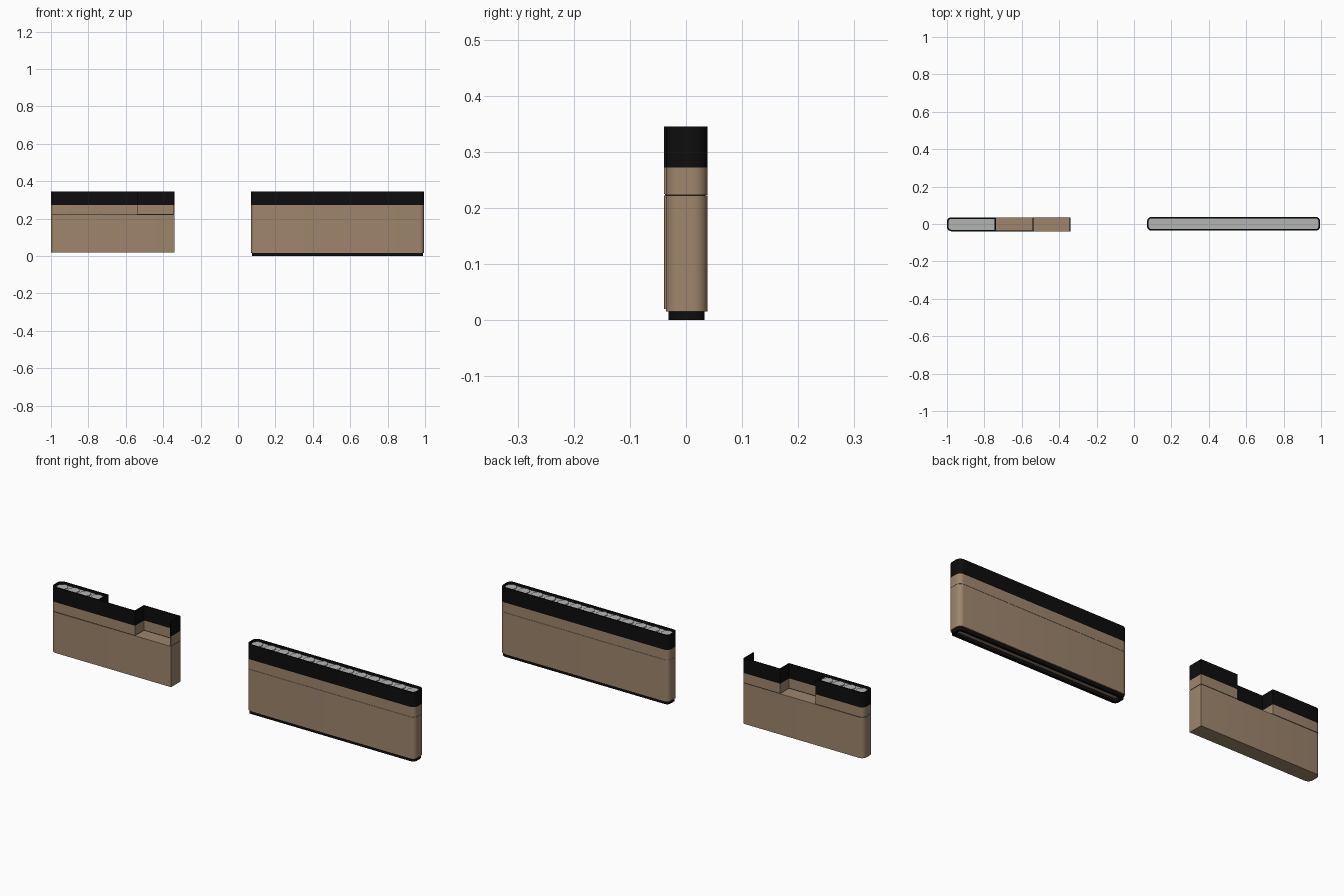
import bpy, bmesh, math

cube = bpy.data.objects.get("Cube")
if cube:
    bpy.data.objects.remove(cube, do_unlink=True)


def material(name, rgb):
    m = bpy.data.materials.new(name)
    m.use_nodes = True
    m.diffuse_color = (*rgb, 1)
    bsdf = m.node_tree.nodes["Principled BSDF"]
    bsdf.inputs["Base Color"].default_value = (*rgb, 1)
    bsdf.inputs["Roughness"].default_value = 0.7
    return m


TAN = material("tan", (0.34, 0.235, 0.15))
BLACK = material("black", (0.004, 0.004, 0.004))
GREY = material("light grey", (0.45, 0.46, 0.45))


def outline(x0, x1, y0, y1, r_left, r_right, inset=0.0, steps=8):
    """Rounded rectangle, counter-clockwise, with its own radius at each end."""
    x0, x1, y0, y1 = x0 + inset, x1 - inset, y0 + inset, y1 - inset
    rl, rr = max(r_left - inset, 0.001), max(r_right - inset, 0.001)
    corners = [(x1 - rr, y1 - rr, rr, 0), (x0 + rl, y1 - rl, rl, 1),
               (x0 + rl, y0 + rl, rl, 2), (x1 - rr, y0 + rr, rr, 3)]
    return [(cx + r * math.cos((q + i / steps) * math.pi / 2),
             cy + r * math.sin((q + i / steps) * math.pi / 2))
            for cx, cy, r, q in corners for i in range(steps + 1)]


def finish(name, bm, mat):
    bmesh.ops.recalc_face_normals(bm, faces=bm.faces)
    mesh = bpy.data.meshes.new(name)
    bm.to_mesh(mesh)
    bm.free()
    mesh.materials.append(mat)
    ob = bpy.data.objects.new(name, mesh)
    bpy.context.collection.objects.link(ob)
    bpy.ops.object.select_all(action='DESELECT')
    ob.select_set(True)
    bpy.context.view_layer.objects.active = ob
    bpy.ops.object.shade_smooth_by_angle(angle=math.radians(35))
    return ob


def prism(name, points, z0, z1, mat, hole=None):
    """Extrude an outline; with a hole of equal point count, make a ring."""
    bm = bmesh.new()

    def loop(pts, z):
        return [bm.verts.new((x, y, z)) for x, y in pts]

    def skin(a, b):
        n = len(a)
        for i in range(n):
            j = (i + 1) % n
            bm.faces.new((a[i], a[j], b[j], b[i]))

    low, high = loop(points, z0), loop(points, z1)
    skin(low, high)
    if hole:
        hole_low, hole_high = loop(hole, z0), loop(hole, z1)
        skin(hole_low, hole_high)
        skin(low, hole_low)
        skin(high, hole_high)
    else:
        bm.faces.new(low)
        bm.faces.new(high)
    return finish(name, bm, mat)


def discs(name, first, last, count, y, radius):
    """A row of flat round studs lying in a tray."""
    bm = bmesh.new()
    for i in range(count):
        x = first + (last - first) * i / (count - 1)
        ring = [bm.verts.new((x + radius * math.cos(a * math.pi / 12),
                              y + radius * math.sin(a * math.pi / 12), TRAY))
                for a in range(24)]
        face = bm.faces.new(ring)
        top = bmesh.ops.extrude_face_region(bm, geom=[face])["geom"]
        for v in top:
            if isinstance(v, bmesh.types.BMVert):
                v.co.z += 0.004
    return finish(name, bm, GREY)


# Shared heights
SEAM, CAP, TRAY, TOP = 0.222, 0.272, 0.334, 0.345
RADIUS, RIM, WALL = 0.024, 0.008, 0.005


def tray(side, shape, z0):
    """Black cap with a sunken grey tray."""
    outer, inner = outline(*shape), outline(*shape, inset=RIM)
    prism(side + "_cap", outer, z0, TOP, BLACK, hole=inner)
    prism(side + "_tray_floor", inner, z0 + 0.001, TRAY, GREY)


# Left-hand (+x) long block
long = (0.07, 0.995, -0.036, 0.038, RADIUS, RADIUS)
base = outline(*long, inset=0.005)
prism("long_base_ring", base, 0, 0.02, BLACK, hole=outline(*long, inset=0.018))
prism("long_body", outline(*long), 0.016, SEAM, TAN)
prism("long_seam", outline(*long, inset=0.003), SEAM - 0.01, SEAM + 0.01, BLACK)
prism("long_collar", outline(*long), SEAM + 0.001, CAP, TAN)
tray("long", long, CAP)
discs("long_studs", 0.105, 0.96, 13, 0.001, 0.026)

# Right-hand (-x) short block
Y0, Y1 = -0.039, 0.036
LEFT, STEP, MID, END = -1.0, -0.737, -0.54, -0.34
short = (LEFT, STEP, Y0, Y1, RADIUS, 0)
prism("short_body", outline(LEFT, END, Y0, Y1, RADIUS, 0), 0.02, SEAM, TAN)
prism("short_seam", outline(*short, inset=0.003), SEAM - 0.01, SEAM + 0.01, BLACK)
prism("short_collar", outline(*short), SEAM + 0.003, CAP, TAN)
tray("short", short, CAP)
discs("short_studs", -0.963, -0.775, 4, (Y0 + Y1) / 2, 0.026)


def zigzag(inset):
    """Thin wall: along the front, across, along the back, then closing the end."""
    a, b = inset, WALL - inset
    half = WALL / 2 - inset
    return [(STEP, Y0 + a), (MID + half, Y0 + a), (MID + half, Y1 - b),
            (END - b, Y1 - b), (END - b, Y0 + a), (END - a, Y0 + a),
            (END - a, Y1 - a), (MID - half, Y1 - a), (MID - half, Y0 + b),
            (STEP, Y0 + b)]


prism("joint_wall_seam", zigzag(0.0015), SEAM - 0.001, SEAM + 0.004, BLACK)
prism("joint_wall_lower", zigzag(0), SEAM + 0.003, CAP, TAN)
prism("joint_wall_upper", zigzag(0), CAP, TOP, BLACK)
